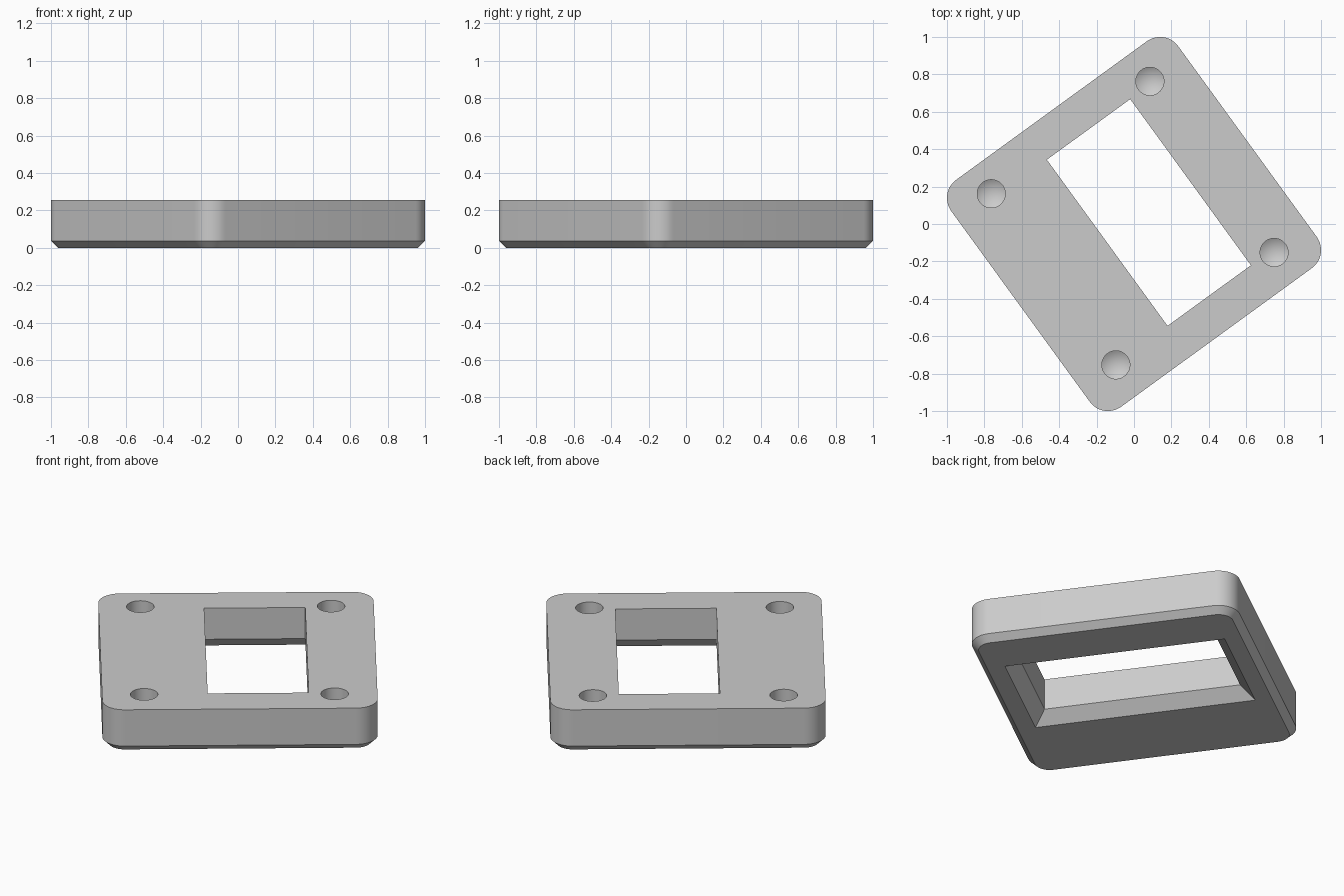
import bpy, bmesh, math
from mathutils import Matrix

if "Cube" in bpy.data.objects:
    bpy.data.objects.remove(bpy.data.objects["Cube"])

TURN = Matrix.Rotation(math.radians(36), 4, 'Z')
TOP, HALF, RADIUS = 0.255, 0.75, 0.12
CHAMFER, FLARE = 0.037, 0.068

grey = bpy.data.materials.new("light grey")
grey.diffuse_color = (0.6, 0.6, 0.6, 1)
grey.use_nodes = True
grey.node_tree.nodes["Principled BSDF"].inputs["Base Color"].default_value = grey.diffuse_color


def loft(name, rings):
    """Closed solid through a stack of rings; a one-point ring makes a tip."""
    bm = bmesh.new()
    loops = [[bm.verts.new(p) for p in ring] for ring in rings]
    for a, b in zip(loops, loops[1:]):
        n = max(len(a), len(b))
        for i in range(n):
            j = (i + 1) % n
            if len(a) == 1:
                bm.faces.new((a[0], b[j], b[i]))
            else:
                bm.faces.new((a[i], a[j], b[j], b[i]))
    for end in (loops[0], loops[-1]):
        if len(end) > 2:
            bm.faces.new(end)
    bmesh.ops.recalc_face_normals(bm, faces=bm.faces)
    mesh = bpy.data.meshes.new(name)
    bm.to_mesh(mesh)
    bm.free()
    mesh.materials.append(grey)
    obj = bpy.data.objects.new(name, mesh)
    bpy.context.collection.objects.link(obj)
    return obj


def rounded_square(half, r, z, steps=12):
    c = half - r
    ring = []
    for k, (sx, sy) in enumerate(((1, 1), (-1, 1), (-1, -1), (1, -1))):
        for s in range(steps + 1):
            a = math.pi / 2 * (k + s / steps)
            ring.append((sx * c + r * math.cos(a), sy * c + r * math.sin(a), z))
    return ring


def window_ring(grow, z):
    x0, x1, y0, y1 = -0.175 - grow, 0.376 + grow, -0.546 - grow, 0.552 + grow
    return [(x0, y0, z), (x1, y0, z), (x1, y1, z), (x0, y1, z)]


def circle(x, y, r, z, n=48):
    return [(x + r * math.cos(2 * math.pi * i / n),
             y + r * math.sin(2 * math.pi * i / n), z) for i in range(n)]


# Plate with rounded corners and a chamfered lower rim
plate = loft("plate", [rounded_square(HALF - CHAMFER, RADIUS - CHAMFER, 0),
                       rounded_square(HALF, RADIUS, CHAMFER),
                       rounded_square(HALF, RADIUS, TOP)])
plate.data.transform(TURN)

# Off-centre window, flared towards the underside
cutters = [loft("window_cutter", [window_ring(FLARE + 0.05, -0.05),
                                  window_ring(0, FLARE),
                                  window_ring(0, TOP + 0.1)])]
cutters[0].data.transform(TURN)

# Blind drilled holes with conical bottoms
for x, y in ((0.085, 0.763), (0.749, -0.152), (-0.097, -0.753), (-0.763, 0.162)):
    cutters.append(loft("drill_cutter", [[(x, y, 0.06)],
                                         circle(x, y, 0.075, 0.105),
                                         circle(x, y, 0.075, TOP + 0.1)]))

# Cut the openings and drop the cutters
bpy.context.view_layer.objects.active = plate
plate.select_set(True)
for cutter in cutters:
    cutter.hide_render = True
    mod = plate.modifiers.new("cut", 'BOOLEAN')
    mod.operation = 'DIFFERENCE'
    mod.solver = 'EXACT'
    mod.object = cutter
    bpy.ops.object.modifier_apply(modifier=mod.name)
    bpy.data.objects.remove(cutter)

bpy.ops.object.shade_smooth_by_angle(angle=math.radians(25))
